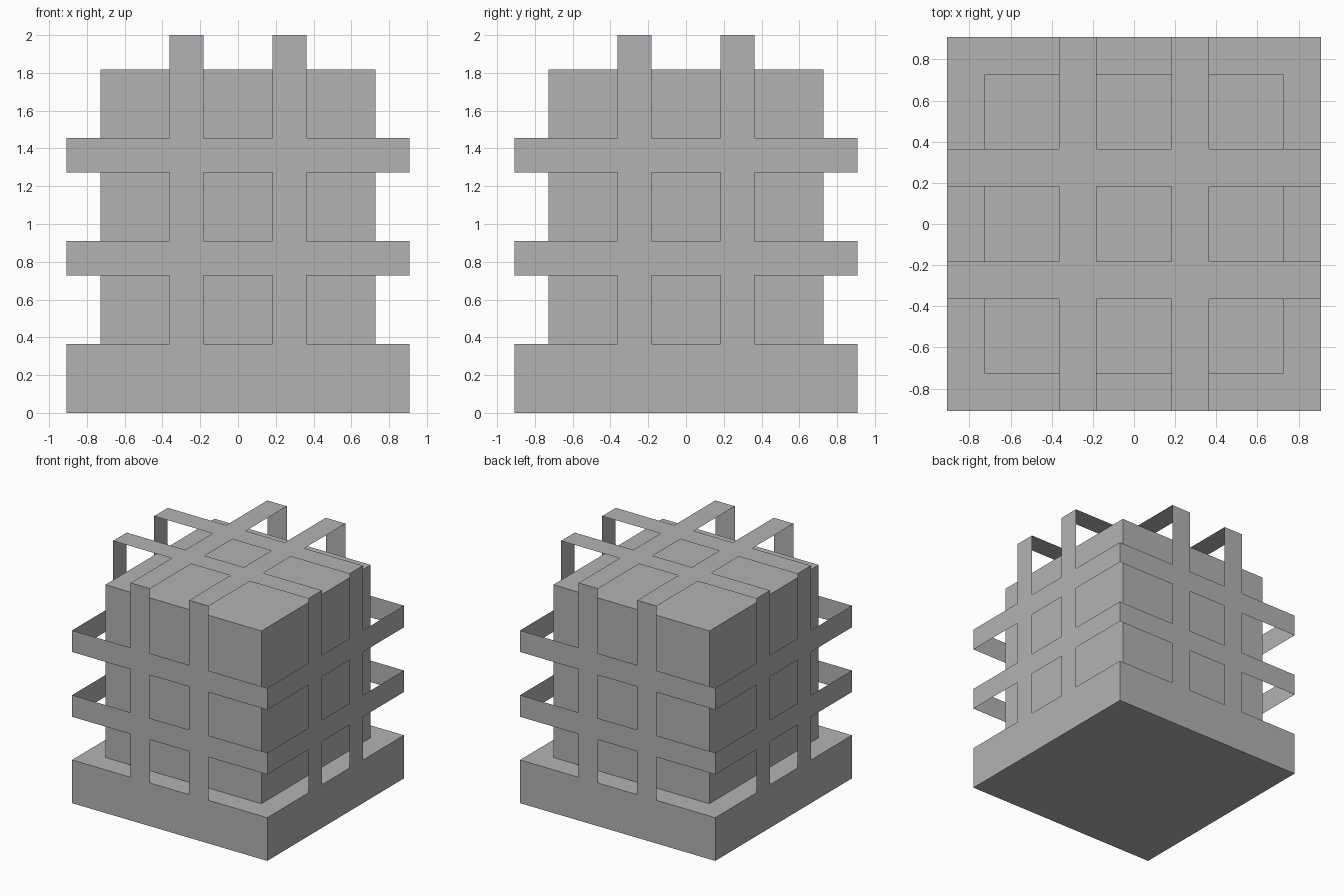
import bpy
import bmesh
from mathutils import Matrix, Vector

if "Cube" in bpy.data.objects:
    bpy.data.objects.remove(bpy.data.objects["Cube"], do_unlink=True)

U = 1 / 11  # one modelling unit

grey = bpy.data.materials.new("plain_grey")
grey.use_nodes = True
color = (0.45, 0.45, 0.45, 1)
grey.diffuse_color = color
grey.node_tree.nodes["Principled BSDF"].inputs["Base Color"].default_value = color


def box(width, bottom, top):
    """Square box centred on the origin, sized in units."""
    bm = bmesh.new()
    size = Matrix.Diagonal((width, width, top - bottom, 1))
    lift = Matrix.Translation((0, 0, (bottom + top) / 2))
    bmesh.ops.create_cube(bm, size=1, matrix=lift @ size)
    return bm


def finish(bm, name):
    bmesh.ops.scale(bm, vec=(U, U, U), verts=bm.verts)
    mesh = bpy.data.meshes.new(name)
    bm.to_mesh(mesh)
    bm.free()
    mesh.materials.append(grey)
    obj = bpy.data.objects.new(name, mesh)
    bpy.context.collection.objects.link(obj)


# Solid base slab and the block standing on it
finish(box(20, 0, 4), "base")
finish(box(16, 4, 20), "core_block")

# Lattice cage: a paper-thin shell sliced into a grid, then opened up
cage = box(20, 4, 22)
cuts = [(axis, p) for axis in (0, 1) for p in (-4, -2, 2, 4)]
cuts += [(2, p) for p in (8, 10, 14, 16)]
for axis, p in cuts:
    normal = Vector((0, 0, 0))
    normal[axis] = 1
    bmesh.ops.bisect_plane(cage, geom=cage.verts[:] + cage.edges[:] + cage.faces[:],
                           plane_co=normal * p, plane_no=normal)


def is_bar(face):
    c, n = face.calc_center_median(), face.normal
    if n.z < -0.5:
        return False
    upright = any(2 < abs(c[a]) < 4 for a in (0, 1) if abs(n[a]) < 0.5)
    band = abs(n.z) < 0.5 and (8 < c.z < 10 or 14 < c.z < 16)
    return upright or band


cage.normal_update()
holes = [f for f in cage.faces if not is_bar(f)]
bmesh.ops.delete(cage, geom=holes, context="FACES")
finish(cage, "lattice_bars")
